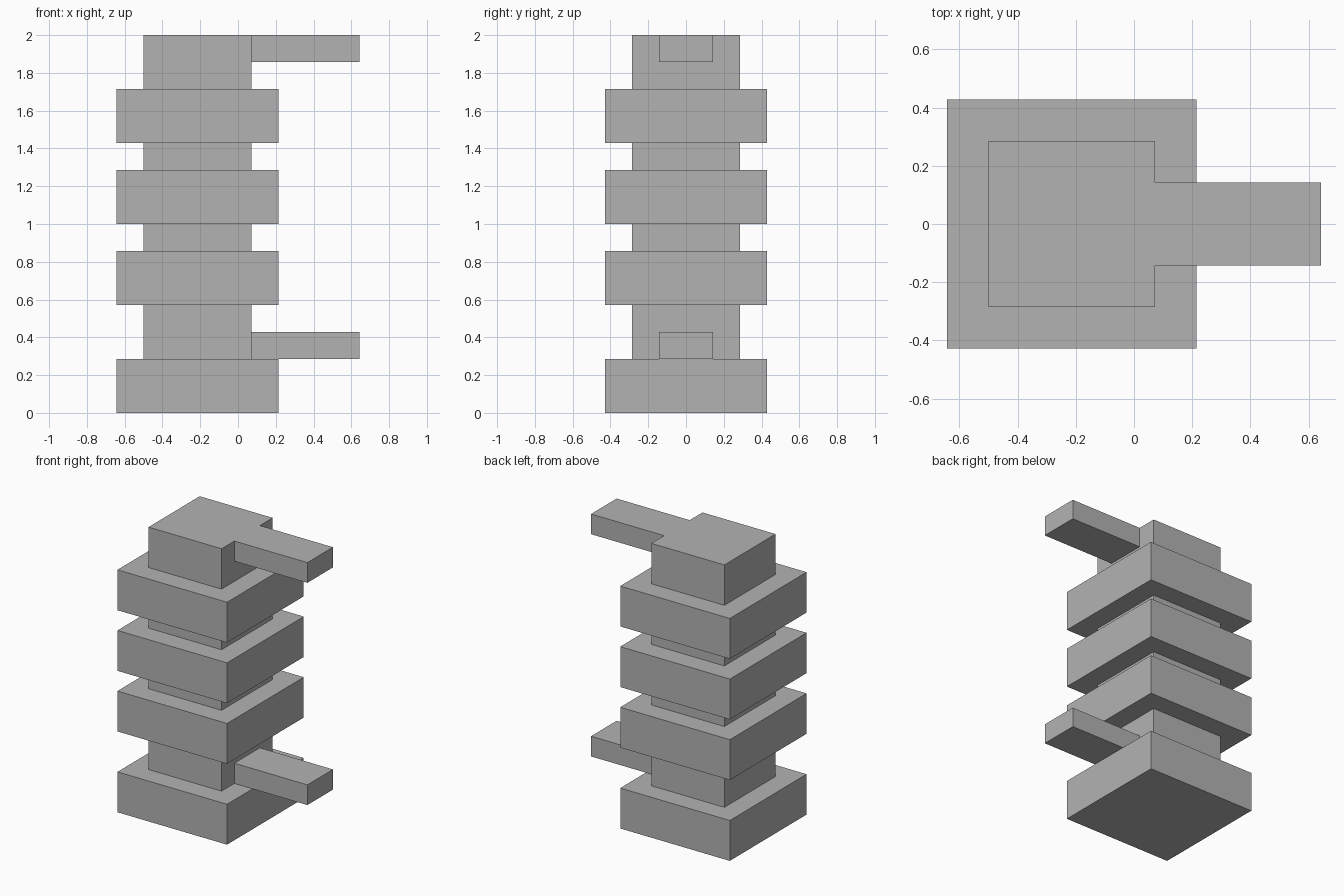
import bpy
import bmesh
from mathutils import Matrix, Vector

if "Cube" in bpy.data.objects:
    bpy.data.objects.remove(bpy.data.objects["Cube"], do_unlink=True)

U = 1 / 7  # one module of the design; the whole piece is 14 modules tall

grey = bpy.data.materials.new("plain grey")
grey.use_nodes = True
colour = (0.45, 0.45, 0.45, 1)
grey.diffuse_color = colour
grey.node_tree.nodes["Principled BSDF"].inputs["Base Color"].default_value = colour


def block(name, x, y, z):
    """Box spanning the (low, high) module ranges x and z, and -y to y."""
    low, high = Vector((x[0], -y, z[0])) * U, Vector((x[1], y, z[1])) * U
    bm = bmesh.new()
    place = Matrix.Translation((low + high) / 2) @ Matrix.Diagonal((*(high - low), 1))
    bmesh.ops.create_cube(bm, size=1, matrix=place)
    mesh = bpy.data.meshes.new(name)
    bm.to_mesh(mesh)
    bm.free()
    mesh.materials.append(grey)
    bpy.context.collection.objects.link(bpy.data.objects.new(name, mesh))


WIDE, NARROW, ARM = (-4.5, 1.5), (-3.5, 0.5), (0.5, 4.5)

# Base and the three wide collars
block("base", WIDE, 3, (0, 2))
for i, bottom in enumerate((4, 7, 10), 1):
    block(f"collar_{i}", WIDE, 3, (bottom, bottom + 2))

# Narrow column sections between the collars, and the cap
for name, span in (("lower_neck", (2, 4)), ("middle_neck", (6, 7)),
                   ("upper_neck", (9, 10)), ("cap", (12, 14))):
    block(name, NARROW, 2, span)

# Arms reaching out to the left side
block("lower_arm", ARM, 1, (2, 3))
block("upper_arm", ARM, 1, (13, 14))
